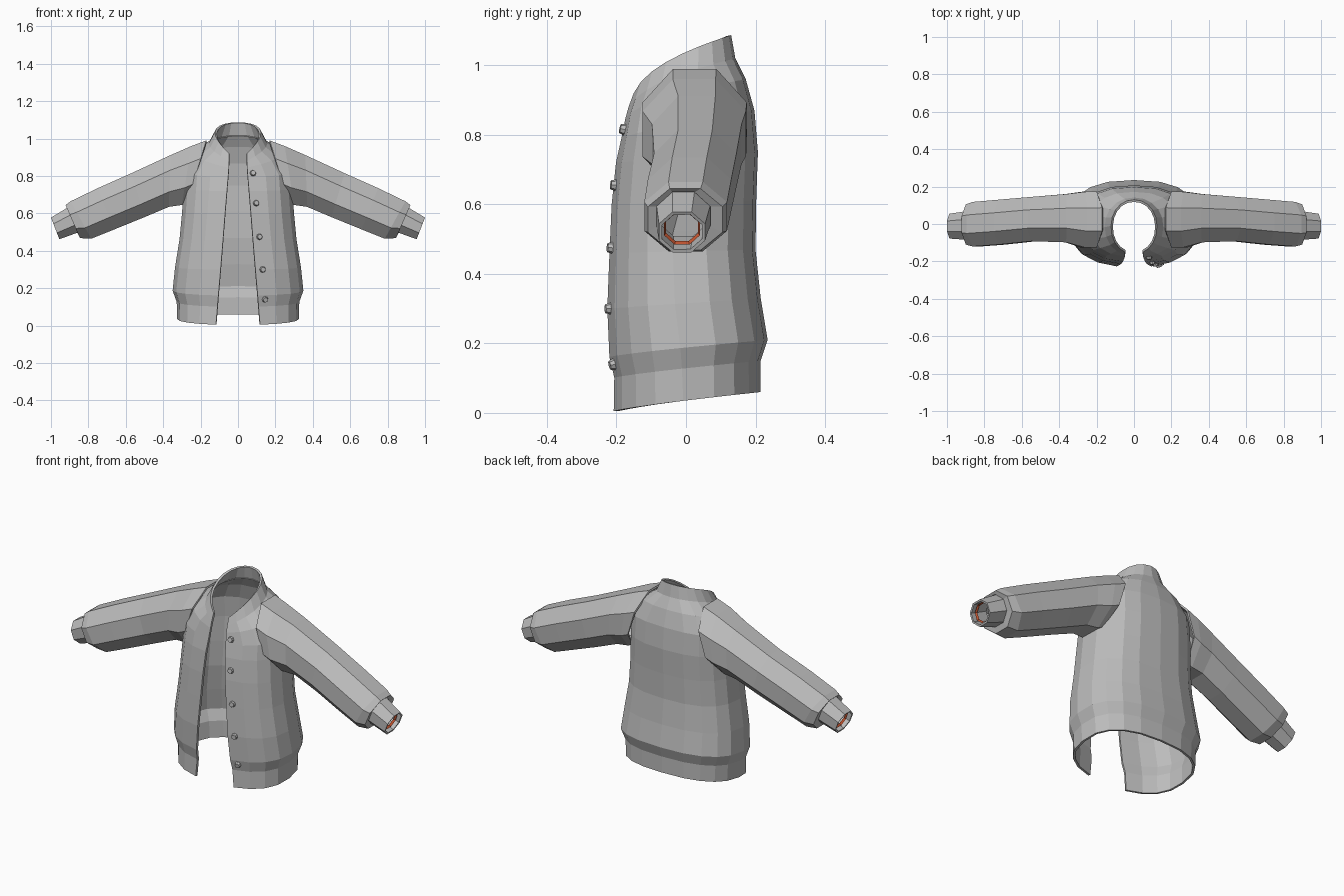
import bpy, bmesh
from math import sin, cos, pi, asin
from mathutils import Vector
from mathutils.bvhtree import BVHTree

cube = bpy.data.objects.get("Cube")
if cube:
    bpy.data.objects.remove(cube)


def material(name, rgb):
    m = bpy.data.materials.new(name)
    m.use_nodes = True
    m.diffuse_color = (*rgb, 1)
    m.node_tree.nodes["Principled BSDF"].inputs["Base Color"].default_value = (*rgb, 1)
    return m


cloth = material("grey cloth", (0.5, 0.5, 0.5))
lining = material("red lining", (0.55, 0.09, 0.03))


def loft(name, rings, closed, mat, thickness=0.0, mirror=False):
    """Skin a list of point rings with quads, then thicken and mirror."""
    bm = bmesh.new()
    rows = [[bm.verts.new(p) for p in ring] for ring in rings]
    n = len(rows[0])
    for a, b in zip(rows, rows[1:]):
        for j in range(n if closed else n - 1):
            k = (j + 1) % n
            bm.faces.new((a[j], a[k], b[k], b[j]))
    me = bpy.data.meshes.new(name)
    bm.to_mesh(me)
    bm.free()
    me.materials.append(mat)
    ob = bpy.data.objects.new(name, me)
    bpy.context.collection.objects.link(ob)
    if thickness:
        s = ob.modifiers.new("thickness", 'SOLIDIFY')
        s.thickness = thickness
        s.offset = -1
    if mirror:
        ob.modifiers.new("mirror", 'MIRROR')
    return ob


def spow(v, e):
    return abs(v) ** e * (1 if v >= 0 else -1)


def body_ring(zf, zb, hw, yf, yb, gap, rise, e, n=9):
    """C-shaped ring, open at the front by twice the gap."""
    start = asin((gap / hw) ** (1 / e))
    half = []
    for i in range(n + 1):
        a = start + (pi - start) * i / n
        t = (1 - spow(cos(a), e)) / 2
        half.append((hw * abs(sin(a)) ** e if i < n else 0,
                     yf + (yb - yf) * t, zf + (zb - zf) * t ** rise))
    return half + [(-x, y, z) for x, y, z in half[-2::-1]]


# Torso: front z, back z, half width, front y, back y, half gap, rise, squareness
torso = [
    (0.003, 0.06, 0.325, -0.215, 0.215, 0.118, 0.8, 0.8),
    (0.10, 0.15, 0.328, -0.212, 0.215, 0.110, 0.8, 0.8),
    (0.16, 0.21, 0.35, -0.225, 0.235, 0.105, 0.8, 0.8),
    (0.30, 0.33, 0.337, -0.230, 0.215, 0.093, 1, 0.8),
    (0.46, 0.47, 0.313, -0.223, 0.200, 0.080, 1, 0.8),
    (0.60, 0.61, 0.300, -0.216, 0.202, 0.069, 1, 0.8),
    (0.72, 0.75, 0.292, -0.203, 0.207, 0.059, 1, 0.8),
    (0.79, 0.87, 0.287, -0.187, 0.197, 0.053, 0.8, 0.8),
    (0.835, 0.96, 0.235, -0.177, 0.172, 0.049, 0.5, 0.85),
    (0.85, 1.02, 0.157, -0.172, 0.142, 0.048, 0.45, 0.95),
]
body = loft("jacket_body", [body_ring(*r) for r in torso], False, cloth, 0.012)

# Stand-up collar
collar = [torso[-1], (0.868, 1.087, 0.123, -0.160, 0.130, 0.047, 0.42, 0.95)]
loft("collar", [body_ring(*r) for r in collar], False, cloth, 0.012)


def sleeve_ring(xt, zt, xb, zb, yf, yb, n=8):
    """Octagon spanned by a top point, a bottom point and two y limits."""
    ring = []
    for i in range(n):
        a = 2 * pi * (i + 0.5) / n
        u = (1 + sin(a) / cos(pi / n)) / 2
        v = (1 + cos(a) / cos(pi / n)) / 2
        ring.append((xb + (xt - xb) * u, yf + (yb - yf) * v, zb + (zt - zb) * u))
    return ring


# Sleeves: top x, top z, bottom x, bottom z, front y, back y
sleeve = [
    (0.17, 0.99, 0.27, 0.66, -0.125, 0.175),
    (0.25, 0.96, 0.30, 0.645, -0.125, 0.172),
    (0.36, 0.912, 0.37, 0.635, -0.098, 0.160),
    (0.57, 0.815, 0.50, 0.58, -0.092, 0.145),
    (0.75, 0.735, 0.66, 0.515, -0.11, 0.130),
    (0.895, 0.665, 0.785, 0.465, -0.12, 0.118),
    (0.922, 0.645, 0.845, 0.468, -0.11, 0.105),
    (0.910, 0.635, 0.858, 0.495, -0.085, 0.070),
]
loft("sleeves", [sleeve_ring(*r) for r in sleeve], True, cloth, 0.01, True)

# Ribbed cuffs with a narrow lining band inside
cuff = [(0.90, 0.638, 0.85, 0.50, -0.085, 0.070),
        (1.0, 0.578, 0.955, 0.462, -0.078, 0.055)]
loft("cuffs", [sleeve_ring(*r) for r in cuff], True, cloth, 0.01, True)
band = [(0.975, 0.576, 0.945, 0.484, -0.063, 0.040),
        (0.965, 0.574, 0.935, 0.494, -0.057, 0.034)]
loft("cuff_lining", [sleeve_ring(*r) for r in band], True, lining, 0, True)

# Buttons seated on the left front edge
bm = bmesh.new()
bm.from_mesh(body.data)
tree = BVHTree.FromBMesh(bm)
bm.free()
for i, (x, z) in enumerate([(0.08, 0.815), (0.097, 0.655), (0.115, 0.475),
                            (0.132, 0.30), (0.145, 0.14)]):
    hit, normal, _, _ = tree.ray_cast(Vector((x, -1, z)), Vector((0, 1, 0)))
    bpy.ops.mesh.primitive_cone_add(vertices=8, radius1=0.018, radius2=0.013,
                                    depth=0.018, location=hit + normal * 0.005)
    button = bpy.context.object
    button.name = f"button_{i + 1}"
    button.rotation_euler = normal.to_track_quat('Z', 'Y').to_euler()
    button.data.materials.append(cloth)
